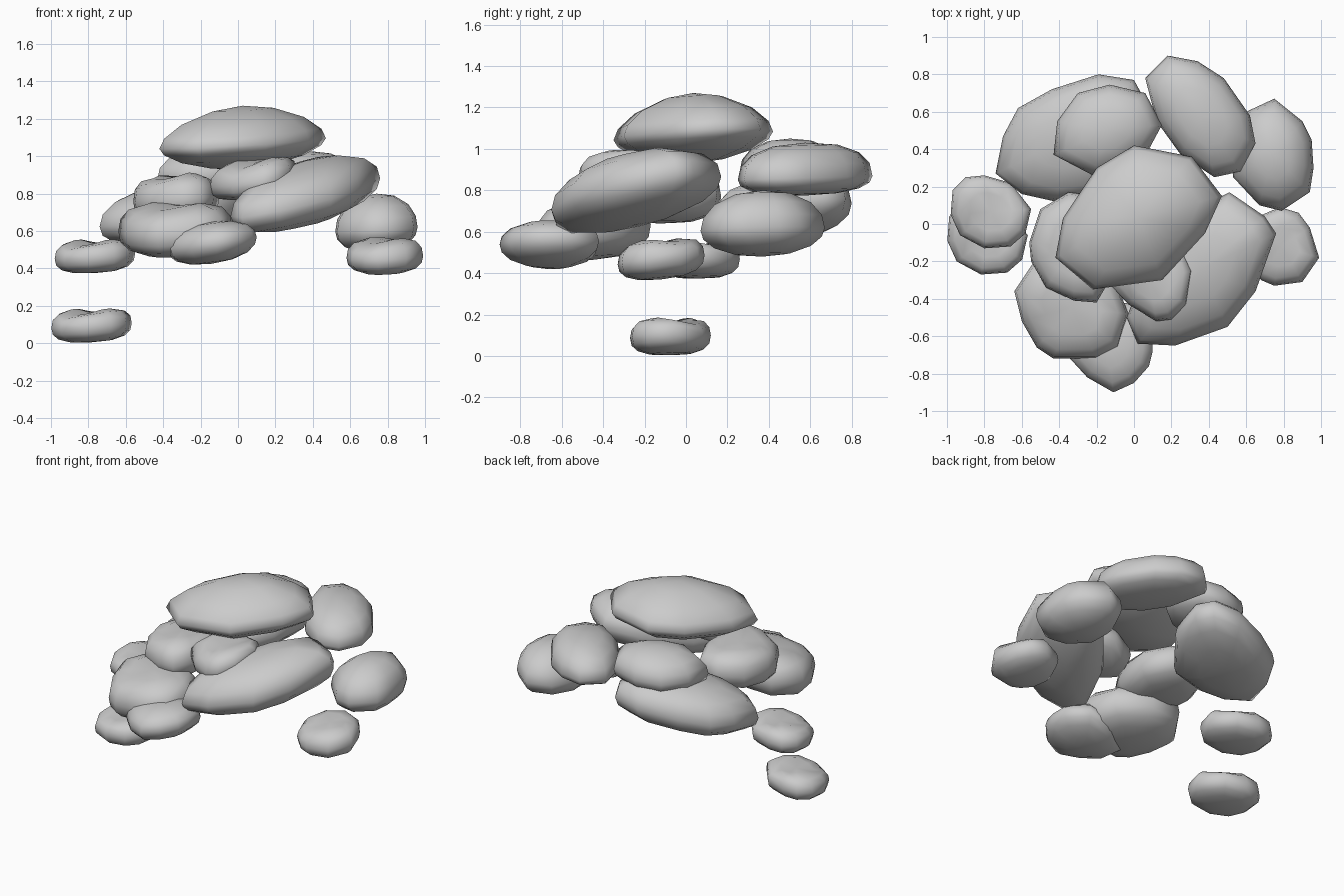
import bpy, bmesh, math


def stone(name, outline, z, up, down, tilt=(0, 0), e=0.9, dent=0.0, shift=(0, 0)):
    """Rounded slab: plan outline swept through shrinking rows above and below a tilted rim.
    dent presses a shallow diagonal valley into the top."""
    xs, ys = [p[0] for p in outline], [p[1] for p in outline]
    cx, cy = (min(xs) + max(xs)) / 2, (min(ys) + max(ys)) / 2
    half = (max(xs) - min(xs) + max(ys) - min(ys)) / 4
    bm = bmesh.new()

    def point(px, py, r, h):
        x, y = (px - cx) * r, (py - cy) * r
        zz = z + tilt[0] * x + tilt[1] * y + h
        if h > 0:
            s = (x - y) / 1.414 / (0.6 * half)
            zz -= dent * max(0, 1 - s * s) * min(1, h / up)
        return bm.verts.new((cx + x + shift[0], cy + y + shift[1], zz))

    rows = []
    for deg in (-65, -40, -18, 0, 18, 40, 65):
        t = math.radians(deg)
        r = math.cos(t) ** e
        h = abs(math.sin(t)) ** e
        h *= up if deg > 0 else -down
        rows.append([point(px, py, r, h) for px, py in outline])
    n = len(outline)
    for a, b in zip(rows, rows[1:]):
        for i in range(n):
            j = (i + 1) % n
            bm.faces.new((a[i], a[j], b[j], b[i]))
    # close with poles
    for row, h in ((rows[0], -down), (rows[-1], up)):
        pole = point(cx, cy, 0, h)
        for i in range(n):
            bm.faces.new((row[i], row[(i + 1) % n], pole))
    bmesh.ops.recalc_face_normals(bm, faces=bm.faces)
    me = bpy.data.meshes.new(name)
    bm.to_mesh(me)
    bm.free()
    for p in me.polygons:
        p.use_smooth = True
    ob = bpy.data.objects.new(name, me)
    bpy.context.collection.objects.link(ob)
    return ob


# Cap stone
stone("cap_stone",
      [(-.42, -.18), (-.22, -.35), (.15, -.3), (.38, -.05), (.47, .15),
       (.31, .36), (0, .42), (-.2, .3), (-.38, .03)],
      1.07, .2, .14, (.05, .04), e=1.15)

# Front stones
stone("front_right_slab",
      [(-.04, -.5), (.02, -.64), (.22, -.65), (.5, -.55), (.65, -.36), (.76, -.05),
       (.7, .04), (.51, .17), (.3, .06), (.08, -.2)],
      .785, .19, .15, (.18, .13), e=.9)
stone("front_upper_stone",
      [(.31, -.25), (.28, -.43), (.2, -.51), (.12, -.52), (-.03, -.43),
       (-.15, -.3), (-.1, -.15), (.08, -.08), (.25, -.13)],
      .88, .12, .1, (.2, .13), e=.8, dent=.04)
stone("front_left_stone",
      [(-.64, -.36), (-.6, -.52), (-.52, -.66), (-.43, -.72), (-.2, -.72), (-.08, -.66),
       (-.03, -.48), (-.1, -.3), (-.3, -.17), (-.52, -.18)],
      .605, .16, .14, (.05, .1), e=.75, dent=.03)
stone("front_foot_stone",
      [(.1, -.68), (.08, -.76), (0, -.85), (-.11, -.9), (-.25, -.82), (-.36, -.7),
       (-.38, -.55), (-.2, -.43), (0, -.42), (.1, -.55)],
      .535, .115, .11, (.13, 0), e=.9)
stone("left_upper_stone",
      [(-.56, -.1), (-.55, -.2), (-.47, -.34), (-.32, -.41), (-.2, -.42), (-.13, -.3),
       (-.1, -.05), (-.2, .15), (-.35, .17), (-.5, .08)],
      .77, .15, .13, (.05, 0), e=.75, dent=.035)

# Loose side stones: one pebble shape used twice
pebble = [(-.98, .05), (-.97, .18), (-.9, .25), (-.8, .26), (-.66, .22), (-.55, .08),
          (-.58, -.05), (-.66, -.12), (-.8, -.13), (-.93, -.06)]
stone("left_pebble", pebble, .465, .1, .09, (.06, .03), e=.75, dent=.035)
stone("ground_pebble", pebble, .095, .1, .09, (.06, .03), e=.75, dent=.035, shift=(-.018, -.14))
stone("right_pebble",
      [(.68, -.3), (.75, -.33), (.9, -.31), (.99, -.18), (.94, -.02), (.88, .06),
       (.78, .09), (.64, .03), (.58, -.12), (.61, -.23)],
      .465, .115, .095, (.04, .1), e=.8, dent=.03)

# Back stones
stone("right_back_stone",
      [(.96, .3), (.94, .17), (.79, .07), (.67, .1), (.53, .25), (.52, .42),
       (.6, .6), (.75, .67), (.9, .55), (.95, .45)],
      .61, .19, .13, (.06, .03), e=.95)
stone("back_stone",
      [(.18, .9), (.34, .87), (.48, .78), (.62, .58), (.65, .43), (.57, .28),
       (.43, .25), (.25, .37), (.12, .55), (.06, .78)],
      .86, .17, .085, (0, .03), e=.85)
stone("back_left_slab",
      [(-.74, .27), (-.7, .47), (-.62, .62), (-.44, .72), (-.19, .8), (0, .77),
       (.06, .66), (0, .4), (-.2, .15), (-.42, .12), (-.6, .16)],
      .69, .17, .14, (.13, .08), e=.85)
stone("back_upper_stone",
      [(-.43, .37), (-.41, .55), (-.3, .7), (-.13, .745), (.06, .7), (.15, .53),
       (.08, .4), (-.05, .3), (-.22, .26)],
      .9, .15, .12, (.05, 0), e=.9)
